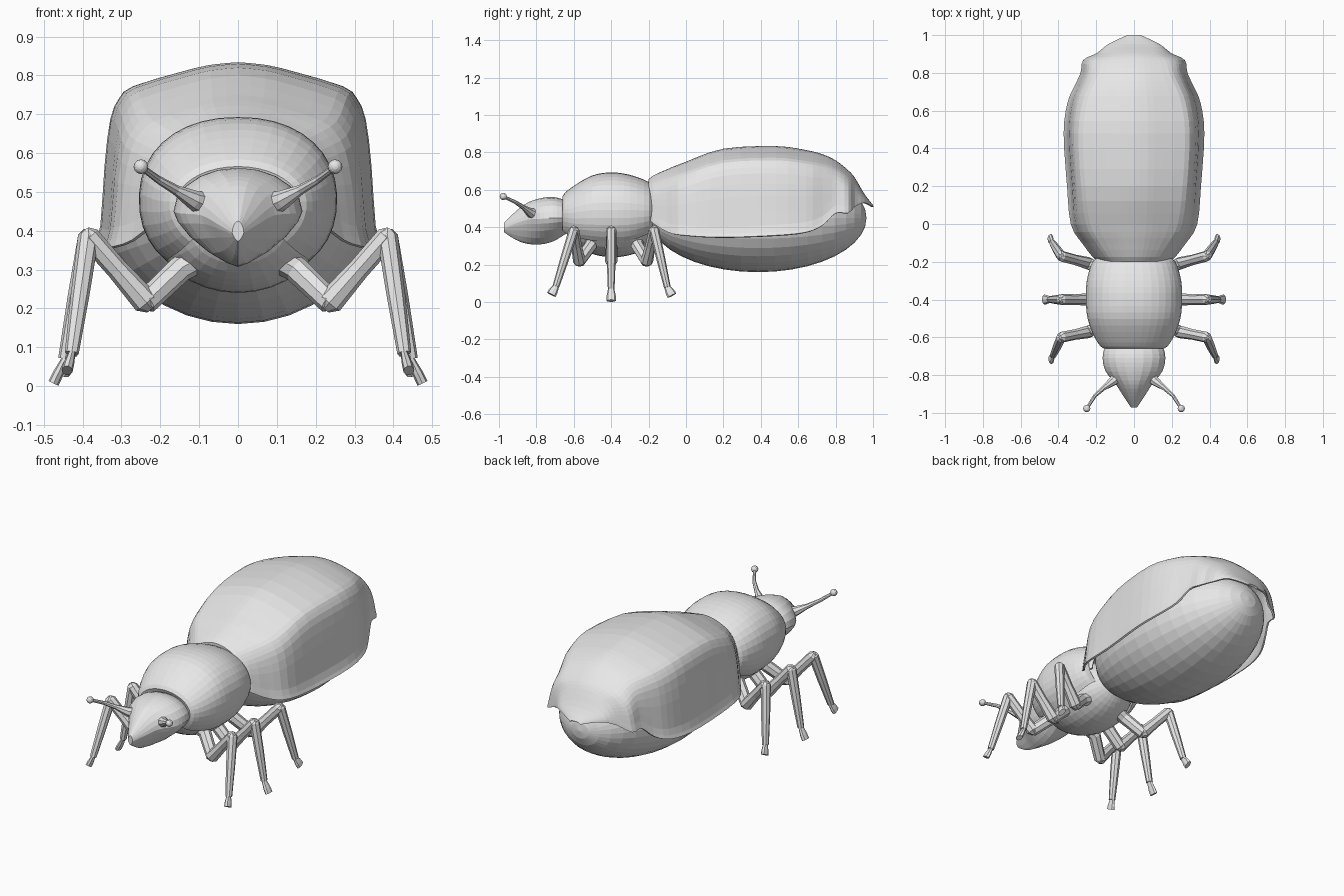
import bpy
import bmesh
from math import sin, cos, pi
from mathutils import Matrix, Vector

if "Cube" in bpy.data.objects:
    bpy.data.objects.remove(bpy.data.objects["Cube"], do_unlink=True)

grey = bpy.data.materials.new("plain_grey")
grey.use_nodes = True
grey.diffuse_color = (0.8, 0.8, 0.8, 1)
grey.node_tree.nodes["Principled BSDF"].inputs["Base Color"].default_value = (0.8, 0.8, 0.8, 1)


def finish(bm, name):
    """Turn a bmesh into a flat-shaded grey object."""
    bmesh.ops.recalc_face_normals(bm, faces=bm.faces)
    mesh = bpy.data.meshes.new(name)
    bm.to_mesh(mesh)
    bm.free()
    mesh.materials.append(grey)
    obj = bpy.data.objects.new(name, mesh)
    bpy.context.collection.objects.link(obj)
    return obj


def ellipsoid(name, centre, radii, segments=32, rings=20):
    """Ellipsoid with its poles along y."""
    bm = bmesh.new()
    m = Matrix.Translation(centre) @ Matrix.Diagonal((*radii, 1)) @ Matrix.Rotation(pi / 2, 4, "X")
    bmesh.ops.create_uvsphere(bm, u_segments=segments, v_segments=rings, radius=1, matrix=m)
    return finish(bm, name)


def refine(rows, steps):
    """Smoothly interpolate between the given rows of numbers."""
    out = []
    last = len(rows) - 1
    for i in range(last):
        a, b, c, d = (rows[min(max(i + k, 0), last)] for k in (-1, 0, 1, 2))
        for s in range(steps):
            t = s / steps
            out.append([q + t * (r - p) / 2 + t * t * (2 * p - 5 * q + 4 * r - u) / 2
                        + t ** 3 * (3 * q - p - 3 * r + u) / 2
                        for p, q, r, u in zip(a, b, c, d)])
    return out + [list(rows[-1])]


def bridge(bm, rings, closed):
    count = len(rings[0])
    for r, s in zip(rings, rings[1:]):
        for i in range(count if closed else count - 1):
            j = (i + 1) % count
            bm.faces.new((r[i], r[j], s[j], s[i]))
    if closed:
        bm.faces.new(rings[0])
        bm.faces.new(rings[-1])


def loft(name, rows, section, closed=False):
    """Skin the cross-sections; each row starts with its y."""
    bm = bmesh.new()
    rings = [[bm.verts.new((x, y, z)) for x, z in section(*rest)] for y, *rest in refine(rows, 3)]
    bridge(bm, rings, closed)
    return finish(bm, name)


def oval(angles, keel=1.0):
    """Rounded section; a keel below 1 makes the lower half more wedge-shaped."""
    def section(w, low, mid, top, n):
        points = []
        for a in angles:
            c, s = cos(a), sin(a)
            e = 2 / (n if s > 0 else n * keel)
            points.append((w * abs(c) ** e * (1 if c > 0 else -1),
                           mid + abs(s) ** e * (top - mid if s > 0 else low - mid)))
        return points
    return section


# Half of the wing cover's section: flared rim, steep side, shoulder, shallow roof
SHOULDER = refine([(1, 0), (0.95, 0.12), (0.92, 0.45), (0.88, 0.7), (0.82, 0.81),
                   (0.73, 0.87), (0.41, 0.945), (0.2, 0.985), (0, 1)], 2)


def boxy(w, rim, top, blend):
    """Section between a plain arch (blend 0) and the shouldered one (blend 1)."""
    half = []
    for i, (px, pz) in enumerate(SHOULDER):
        a = pi / 2 * i / (len(SHOULDER) - 1)
        half.append((w * (cos(a) + blend * (px - cos(a))),
                     rim + (top - rim) * (sin(a) + blend * (pz - sin(a)))))
    return half[:-1] + [(0, top)] + [(-x, z) for x, z in half[-2::-1]]


def tube(name, points, radii, sides=8, flat=1.0):
    """Tapered limb through the points."""
    bm = bmesh.new()
    pts = [Vector(p) for p in points]
    rings = []
    for i, (p, r) in enumerate(zip(pts, radii)):
        t = (pts[min(i + 1, len(pts) - 1)] - pts[max(i - 1, 0)]).normalized()
        u = t.cross(Vector((0, 1, 0))).normalized()
        v = u.cross(t)
        rings.append([bm.verts.new(p + r * (u * flat * cos(2 * pi * k / sides) + v * sin(2 * pi * k / sides)))
                      for k in range(sides)])
    bridge(bm, rings, True)
    return finish(bm, name)


def thicken(obj, amount):
    mod = obj.modifiers.new("thickness", "SOLIDIFY")
    mod.thickness = amount
    mod.offset = 0


# Abdomen and wing cover: (y, half width, rim z, top z, blend)
ellipsoid("abdomen", (0, 0.385, 0.45), (0.345, 0.58, 0.29))
thicken(loft("wing_cover", [
    (-0.17, 0.15, 0.46, 0.6, 0.1), (-0.195, 0.19, 0.44, 0.655, 0.2), (-0.1, 0.27, 0.375, 0.705, 0.6),
    (0, 0.33, 0.355, 0.745, 0.8), (0.2, 0.35, 0.345, 0.815, 1), (0.48, 0.368, 0.355, 0.829, 1),
    (0.64, 0.348, 0.372, 0.808, 0.9), (0.73, 0.31, 0.41, 0.785, 0.8), (0.8, 0.278, 0.475, 0.752, 0.6),
    (0.865, 0.265, 0.475, 0.7, 0.4), (0.9, 0.195, 0.51, 0.66, 0.2), (0.95, 0.13, 0.53, 0.575, 0),
    (0.997, 0.03, 0.508, 0.515, 0)], boxy), 0.01)

# Thorax: lower body and the shield wrapped around it (y, half width, low, middle, top, squareness)
ellipsoid("thorax_underside", (0, -0.39, 0.42), (0.22, 0.26, 0.18))
wrap = [-0.8 + (pi + 1.6) * i / 28 for i in range(29)]
thicken(loft("thorax_shield", [
    (-0.62, 0.11, 0.38, 0.47, 0.53, 2), (-0.655, 0.158, 0.35, 0.47, 0.565, 2),
    (-0.6, 0.203, 0.31, 0.47, 0.615, 2.1), (-0.5, 0.241, 0.28, 0.48, 0.672, 2.2),
    (-0.4, 0.25, 0.27, 0.48, 0.688, 2.2), (-0.3, 0.245, 0.28, 0.48, 0.675, 2.2),
    (-0.2, 0.215, 0.33, 0.48, 0.637, 2.1), (-0.18, 0.17, 0.36, 0.48, 0.6, 2)],
    oval(wrap)), 0.01)

# Head narrowing to a blunt snout
around = [2 * pi * i / 20 for i in range(20)]
loft("head", [
    (-0.6, 0.11, 0.39, 0.45, 0.51, 2), (-0.65, 0.152, 0.36, 0.45, 0.545, 2),
    (-0.71, 0.166, 0.325, 0.45, 0.562, 2), (-0.78, 0.15, 0.308, 0.445, 0.555, 1.9),
    (-0.85, 0.095, 0.312, 0.44, 0.53, 1.8), (-0.91, 0.057, 0.333, 0.42, 0.485, 1.7),
    (-0.972, 0.015, 0.373, 0.395, 0.425, 1.8)], oval(around, 0.75), closed=True)

# Limbs on both sides
for side, s in (("left", 1), ("right", -1)):
    # Antenna with a flared root and a round tip
    tip = (s * 0.25, -0.977, 0.565)
    tube(side + "_antenna", [(s * 0.08, -0.8, 0.465), (s * 0.115, -0.835, 0.48),
                             (s * 0.16, -0.868, 0.505), (s * 0.207, -0.91, 0.533), tip],
         [0.034, 0.025, 0.013, 0.01, 0.008])
    ellipsoid(side + "_antenna_tip", tip, (0.019, 0.019, 0.019), 12, 8)

    # Legs: y of hip, elbow and knee, then the ankle and the reach of the foot
    for label, hip, elbow, knee, ankle, reach in (
            ("front", -0.51, -0.57, -0.6, (0.428, -0.695, 0.085), (0.012, -0.025, -0.045)),
            ("middle", -0.4, -0.4, -0.4, (0.445, -0.4, 0.07), (0.03, 0, -0.063)),
            ("rear", -0.26, -0.21, -0.17, (0.432, -0.1, 0.08), (0.012, 0.025, -0.045))):
        name = side + "_" + label
        mirror = Vector((s, 1, 1))
        bend = Vector((s * 0.237, elbow, 0.217))
        top = Vector((s * 0.385, knee, 0.385))
        foot = Vector(ankle) * mirror
        toe = Vector(reach) * mirror
        tube(name + "_hip", [(s * 0.1, hip, 0.33), (s * 0.15, hip, 0.3), bend, bend + Vector((s * 0.02, 0, 0))],
             [0.036, 0.034, 0.032, 0.015])
        tube(name + "_thigh", [bend - Vector((s * 0.015, 0, 0.018)), bend, bend.lerp(top, 0.5), top,
                               top + Vector((s * 0.01, 0, 0.018))],
             [0.015, 0.034, 0.028, 0.029, 0.012])
        tube(name + "_shin", [top + Vector((0, 0, 0.02)), top, top.lerp(foot, 0.5), foot],
             [0.012, 0.027, 0.024, 0.018])
        # Foot flaring into a flat pad
        tube(name + "_foot", [foot - toe * 0.3, foot, foot + toe * 0.6, foot + toe],
             [0.014, 0.017, 0.025, 0.026], 8, 0.55)
